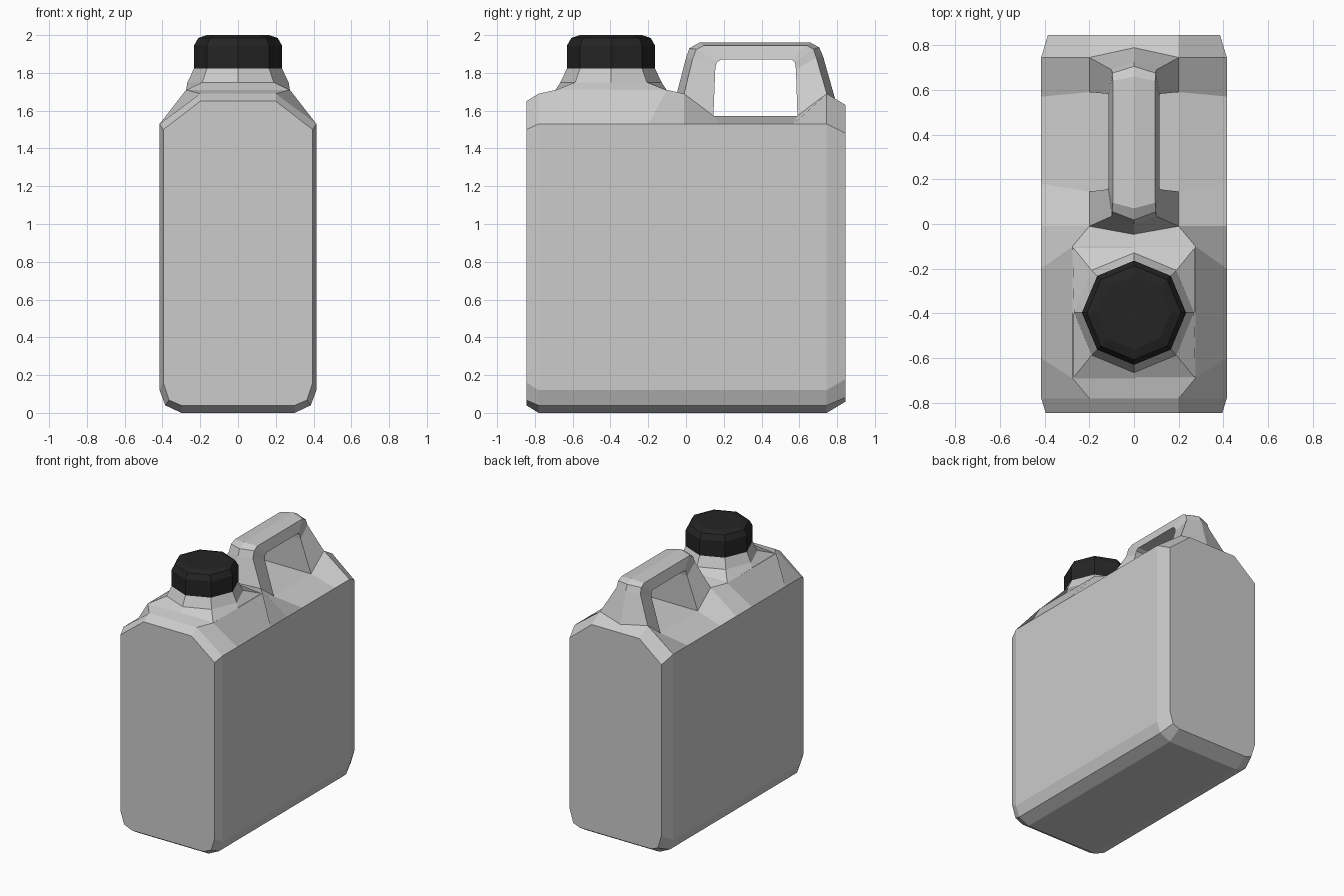
import bpy, bmesh, math

if "Cube" in bpy.data.objects:
    bpy.data.objects.remove(bpy.data.objects["Cube"])

CAP_Y = -0.397


def loft(name, rings, cap_start=True, cap_end=True):
    """Skin a list of closed rings with equal point counts."""
    bm = bmesh.new()
    vs = [[bm.verts.new(p) for p in r] for r in rings]
    n = len(vs[0])
    for a, b in zip(vs, vs[1:]):
        for i in range(n):
            j = (i + 1) % n
            bm.faces.new((a[i], a[j], b[j], b[i]))
    if cap_start:
        bm.faces.new(vs[0])
    if cap_end:
        bm.faces.new(vs[-1])
    bmesh.ops.recalc_face_normals(bm, faces=bm.faces)
    me = bpy.data.meshes.new(name)
    bm.to_mesh(me)
    bm.free()
    ob = bpy.data.objects.new(name, me)
    bpy.context.collection.objects.link(ob)
    return ob


def mirrored(half):
    return half + [(-x, y, z) for x, y, z in reversed(half)]


def octagon(r, z):
    return [(r * math.cos(i * math.pi / 4), CAP_Y + r * math.sin(i * math.pi / 4), z)
            for i in range(8)]


# Body: half cross-sections lofted front to back, inset at both ends
def section(y_side, y_top, x_top, z_top, inset=0.0, low=0.0, drop=0.0):
    w = 0.415 - inset
    half = [(0.30, y_side, low), (w - 0.03, y_side, 0.04 + low * 0.7),
            (w, y_side, 0.12 + low), (w, y_side, 1.53 - drop), (x_top, y_top, z_top)]
    return mirrored(half)


loft("can_body", [
    section(-0.845, -0.845, 0.20, 1.65, 0.02, 0.04, 0.03),
    section(-0.78, -0.78, 0.20, 1.69),
    section(-0.60, -0.69, 0.275, 1.71),
    section(-0.20, -0.10, 0.275, 1.71),
    section(-0.01, -0.01, 0.20, 1.69),
    section(0.18, 0.145, 0.20, 1.573),
    section(0.57, 0.59, 0.20, 1.573),
    section(0.745, 0.745, 0.20, 1.69),
    section(0.845, 0.845, 0.20, 1.63, 0.03, 0.06, 0.05),
])

# Handle: five-sided section (ridge, outer edges, inner edges) swept over the recess
# station: ridge (y, z), outer (x, y, z), inner (x, y, z)
stations = [
    ((-0.05, 1.685), (0.20, -0.01, 1.69), (0.20, 0.145, 1.573)),
    ((0.00, 1.88), (0.10, 0.035, 1.875), (0.118, 0.155, 1.82)),
    ((0.018, 1.93), (0.097, 0.055, 1.925), (0.115, 0.162, 1.855)),
    ((0.07, 1.96), (0.095, 0.095, 1.945), (0.115, 0.185, 1.87)),
    ((0.66, 1.96), (0.095, 0.64, 1.945), (0.115, 0.56, 1.87)),
    ((0.705, 1.935), (0.097, 0.675, 1.925), (0.115, 0.577, 1.855)),
    ((0.725, 1.89), (0.10, 0.69, 1.88), (0.118, 0.582, 1.82)),
    ((0.79, 1.66), (0.20, 0.745, 1.69), (0.20, 0.59, 1.573)),
]
loft("handle", [[(0, *c)] + mirrored([o, i]) for c, o, i in stations], False, False)

# Neck: square base blending into an octagonal collar
base = []
for i in range(8):
    c, s = math.cos(i * math.pi / 4), math.sin(i * math.pi / 4)
    sx = 0 if abs(c) < 0.1 else math.copysign(0.275, c)
    sy = 0 if abs(s) < 0.1 else math.copysign(0.295, s)
    base.append((sx, CAP_Y + sy, 1.708))
loft("neck", [base, octagon(0.268, 1.75), octagon(0.232, 1.825)], False, True)

# Screw cap
cap = loft("cap", [octagon(0.233, 1.82), octagon(0.233, 1.945),
                   octagon(0.21, 1.985), octagon(0.165, 2.0)])
mat = bpy.data.materials.new("cap_black")
mat.diffuse_color = (0.018, 0.018, 0.018, 1)
mat.use_nodes = True
mat.node_tree.nodes["Principled BSDF"].inputs["Base Color"].default_value = mat.diffuse_color
cap.data.materials.append(mat)
